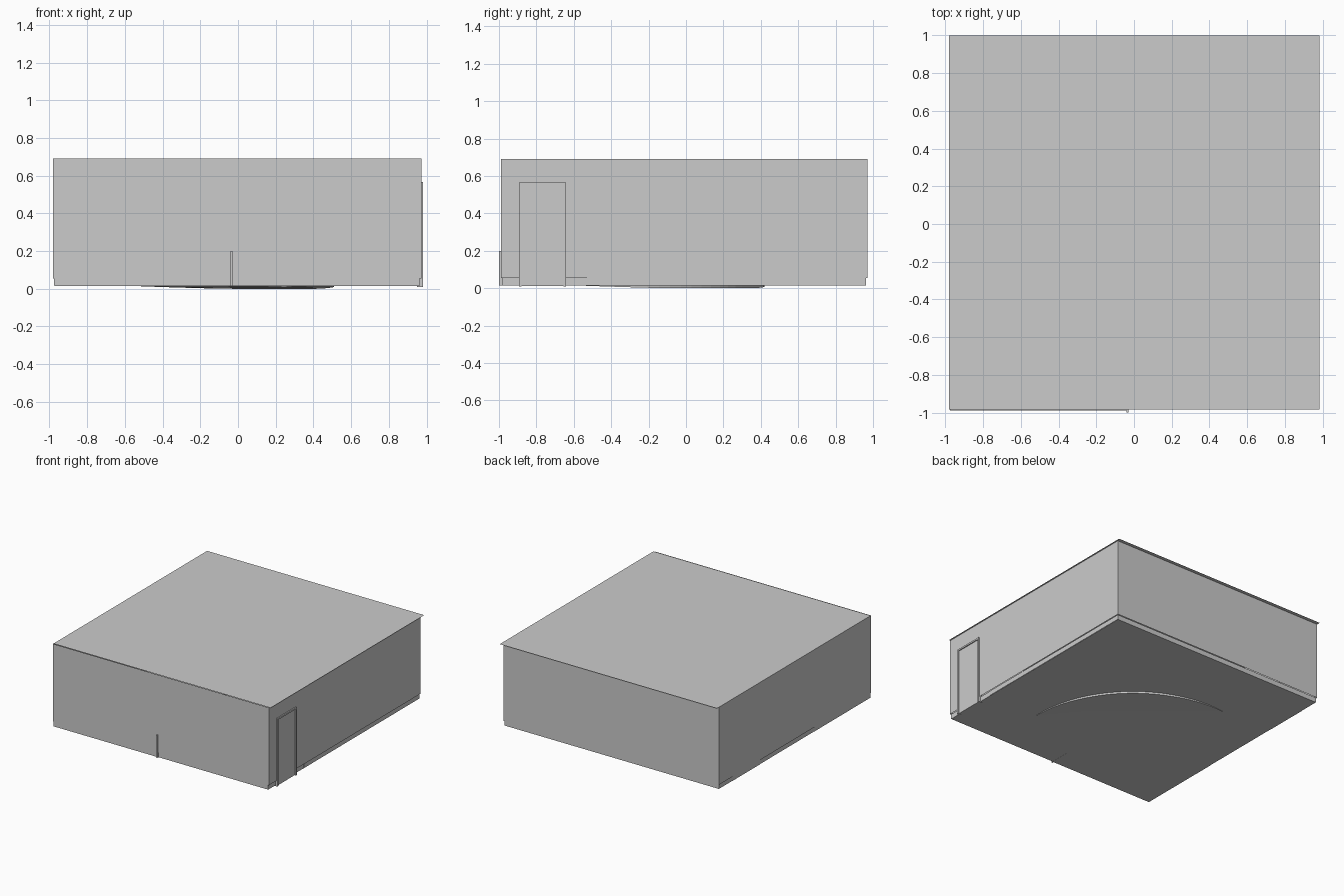
import bpy, bmesh, math

if "Cube" in bpy.data.objects:
    bpy.data.objects.remove(bpy.data.objects["Cube"])


def prism(name, outline, z0, z1):
    """Closed solid from a plan outline; z0 may be a function of (x, y)."""
    low = z0 if callable(z0) else (lambda x, y: z0)
    n = len(outline)
    verts = [(x, y, low(x, y)) for x, y in outline] + [(x, y, z1) for x, y in outline]
    faces = [list(range(n))[::-1], list(range(n, 2 * n))]
    faces += [(i, (i + 1) % n, (i + 1) % n + n, i + n) for i in range(n)]
    mesh = bpy.data.meshes.new(name)
    mesh.from_pydata(verts, [], faces)
    bm = bmesh.new()
    bm.from_mesh(mesh)
    bmesh.ops.recalc_face_normals(bm, faces=bm.faces)
    bm.to_mesh(mesh)
    bm.free()
    obj = bpy.data.objects.new(name, mesh)
    bpy.context.collection.objects.link(obj)
    return obj


def sheet(name, verts):
    mesh = bpy.data.meshes.new(name)
    mesh.from_pydata(verts, [], [(0, 1, 2, 3)])
    obj = bpy.data.objects.new(name, mesh)
    bpy.context.collection.objects.link(obj)


def box(name, x0, x1, y0, y1, z0, z1):
    return prism(name, [(x0, y0), (x1, y0), (x1, y1), (x0, y1)], z0, z1)


X0, X1, Y0, Y1 = -0.98, 0.972, -0.99, 0.97
FLOOR, SKIRT, TOP = 0.015, 0.055, 0.69

# Ceiling sheet overhanging the back and right walls
sheet("ceiling", [(X0, -0.985, TOP), (0.985, -0.985, TOP), (0.985, 1.0, TOP), (X0, 1.0, TOP)])

# Wall sheets
corners = [(X0, Y0), (X1, Y0), (X1, Y1), (X0, Y1)]
for i, side in enumerate(("front", "right", "back", "left")):
    (ax, ay), (bx, by) = corners[i], corners[(i + 1) % 4]
    sheet(side + "_wall", [(ax, ay, SKIRT), (bx, by, SKIRT), (bx, by, TOP), (ax, ay, TOP)])

# Floor sheet
sheet("floor", [(-0.972, -0.985, FLOOR), (-0.972, 0.963, FLOOR),
                (0.963, 0.963, FLOOR), (0.963, -0.985, FLOOR)])

# Skirting, broken at the doorway
box("front_skirting", -0.972, 0.963, -0.985, -0.975, FLOOR, SKIRT)
box("back_skirting", -0.972, 0.963, 0.953, 0.963, FLOOR, SKIRT)
box("left_skirting", -0.972, -0.962, -0.985, 0.963, FLOOR, SKIRT)
box("right_skirting_front", 0.953, 0.963, -0.985, -0.89, FLOOR, SKIRT)
box("right_skirting_back", 0.953, 0.963, -0.645, 0.963, FLOOR, SKIRT)

# Door and its frame
box("door", 0.95, 0.974, -0.88, -0.655, 0.012, 0.552)
for name, y in (("door_jamb_front", -0.893), ("door_jamb_back", -0.655)):
    box(name, 0.95, 0.982, y, y + 0.013, 0.01, 0.565)
box("door_head", 0.95, 0.982, -0.893, -0.642, 0.552, 0.565)

# Raised platform with a curved edge inside the room
CX, CY, R = -0.40, -0.49, 0.91
arc = [(CX + R * math.cos(a), CY + R * math.sin(a))
       for a in (math.radians(-3 + 101 * i / 24) for i in range(25))]
prism("platform", [(0.966, 0.963), (0.966, -0.53)] + arc + [(-0.53, 0.963)], 0.017, SKIRT)

# Curved step, dipping through the floor at its outer rim
chord = 0.6 * 0.68 - 0.12


def dip(x, y):
    d = (x + 0.025) * 0.68 + (y + 0.085) * 0.735
    return FLOOR - 0.015 * min(1, max(0, d / 0.3))


prism("curved_step", arc + [(0.25, -0.22)], dip, 0.035)

# Low corner counter and side cabinet along the walls
prism("corner_counter", [(-0.975, -0.989), (-0.04, -0.989), (-0.04, -0.81),
                         (-0.76, -0.81), (-0.76, -0.27), (-0.975, -0.27)], 0.016, 0.2)
box("counter_end_panel", -0.04, -0.03, -1.0, -0.81, 0.014, 0.2)
box("side_cabinet", -0.975, -0.76, 0.43, 0.79, 0.016, 0.2)
